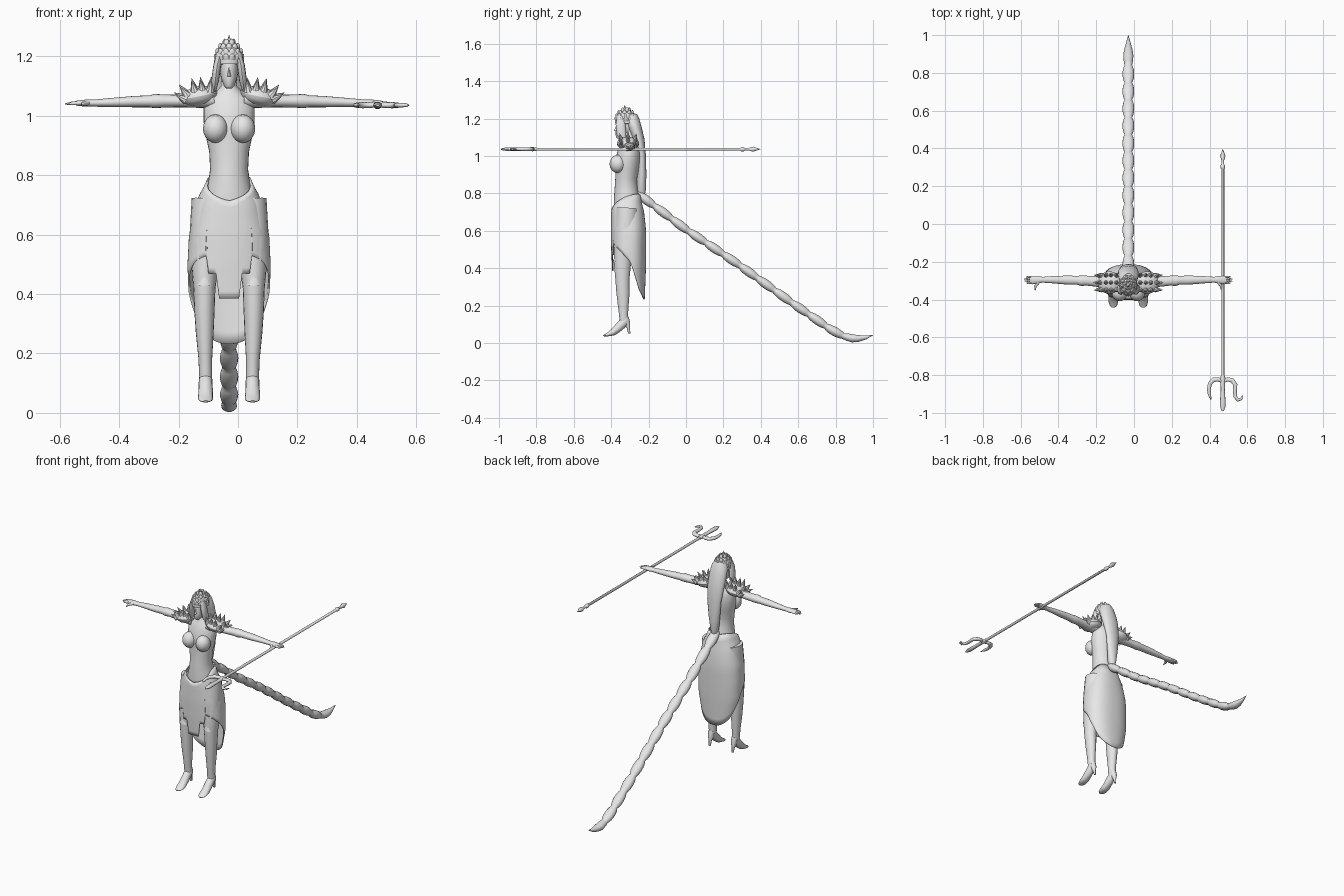
import bpy, bmesh, math
from mathutils import Vector, Matrix

CX = -0.03   # centre line of the figure
grey = bpy.data.materials.new("plain grey")
grey.diffuse_color = (0.8, 0.8, 0.8, 1)


def finish(name, bm, angle=50):
    bmesh.ops.recalc_face_normals(bm, faces=bm.faces[:])
    me = bpy.data.meshes.new(name)
    bm.to_mesh(me)
    bm.free()
    me.materials.append(grey)
    ob = bpy.data.objects.new(name, me)
    bpy.context.collection.objects.link(ob)
    bpy.ops.object.select_all(action='DESELECT')
    ob.select_set(True)
    bpy.context.view_layer.objects.active = ob
    bpy.ops.object.shade_smooth_by_angle(angle=math.radians(angle))
    return ob


def skin(bm, rings, cap=True):
    """Join rings of points into a closed tube."""
    vs = [[bm.verts.new(p) for p in r] for r in rings]
    n = len(vs[0])
    for a, b in zip(vs, vs[1:]):
        for i in range(n):
            bm.faces.new((a[i], a[(i + 1) % n], b[(i + 1) % n], b[i]))
    if cap:
        bm.faces.new(vs[0])
        bm.faces.new(vs[-1])


def tube(name, pts, side, n=12, bm=None):
    """pts: x, y, z, radius along side, radius across."""
    own = bm is None
    bm = bm or bmesh.new()
    side = Vector(side)
    P = [Vector(p[:3]) for p in pts]
    rings = []
    for i, p in enumerate(P):
        t = (P[min(i + 1, len(P) - 1)] - P[max(i - 1, 0)]).normalized()
        up = t.cross(side).normalized()
        sd = up.cross(t).normalized()
        rings.append([p + sd * pts[i][3] * math.cos(k * math.tau / n)
                      + up * pts[i][4] * math.sin(k * math.tau / n) for k in range(n)])
    skin(bm, rings)
    return finish(name, bm) if own else None


def loft(name, rows, n=28):
    """rows: z, half width, front y, back y."""
    bm = bmesh.new()
    skin(bm, [[(CX + rx * math.cos(k * math.tau / n),
                (yf + yb) / 2 + (yb - yf) / 2 * math.sin(k * math.tau / n), z)
               for k in range(n)] for z, rx, yf, yb in rows])
    return finish(name, bm)


def lerp(table, x):
    for a, b in zip(table, table[1:]):
        if x <= b[0]:
            f = max(0, (x - a[0]) / (b[0] - a[0]))
            return [u + (v - u) * f for u, v in zip(a[1:], b[1:])]
    return list(table[-1][1:])


def ball(bm, loc, size, rot=Matrix()):
    m = Matrix.Translation(loc) @ rot @ Matrix.Diagonal((*size, 1))
    bmesh.ops.create_uvsphere(bm, u_segments=16, v_segments=10, radius=1, matrix=m)


def spike(bm, loc, direction, length, width, thick):
    """Leaf-shaped point aimed along a direction."""
    d = Vector(direction).normalized()
    rot = d.to_track_quat('Z', 'Y').to_matrix().to_4x4()
    m = Matrix.Translation(Vector(loc) + d * length / 2) @ rot @ Matrix.Diagonal((width, thick, length, 1))
    bmesh.ops.create_cone(bm, cap_ends=True, segments=8, radius1=1, radius2=0.02, depth=1, matrix=m)


# Torso and neck
loft("torso", [(.70, .09, -.385, -.24), (.78, .07, -.385, -.245), (.82, .064, -.382, -.258),
               (.88, .067, -.378, -.262), (.93, .078, -.378, -.25), (.98, .086, -.378, -.242),
               (1.03, .086, -.365, -.242), (1.06, .075, -.352, -.25), (1.08, .045, -.34, -.262),
               (1.10, .027, -.335, -.275), (1.15, .025, -.335, -.28)])
bm = bmesh.new()
for s in (-1, 1):
    ball(bm, (CX + s * .046, -.365, .957), (.042, .044, .048))
finish("bust", bm)

# Head, nose and hair
loft("head", [(1.092, .009, -.368, -.345), (1.10, .017, -.375, -.33), (1.13, .028, -.377, -.28),
              (1.16, .033, -.373, -.265), (1.20, .036, -.37, -.265), (1.23, .022, -.35, -.28)], 20)
bm = bmesh.new()
spike(bm, (CX, -.374, 1.132), (0, .08, 1), .035, .007, .012)
finish("nose", bm)
loft("back_hair", [(.785, .012, -.25, -.222), (.82, .024, -.265, -.214), (.9, .036, -.258, -.212),
                   (1.0, .046, -.255, -.214), (1.09, .054, -.285, -.222), (1.15, .055, -.31, -.236),
                   (1.20, .048, -.33, -.25), (1.225, .03, -.33, -.262)], 20)
for s in (-1, 1):
    tube("side_lock", [(CX + s * x, y, z, a, b) for x, y, z, a, b in
                       [(.03, -.345, 1.21, .012, .02), (.04, -.35, 1.17, .013, .026),
                        (.047, -.345, 1.12, .013, .026), (.05, -.335, 1.085, .006, .012)]], (1, 0, 0))

# Scaled crown
bm = bmesh.new()
ball(bm, (CX, -.322, 1.2), (.047, .058, .045))
bmesh.ops.create_cone(bm, segments=24, radius1=1, radius2=1, depth=.016,
                      matrix=Matrix.Translation((CX, -.322, 1.182)) @ Matrix.Diagonal((.046, .058, 1, 1)))
for z, r, count, tilt in ((1.185, .9, 14, .35), (1.203, .85, 12, .15), (1.22, .65, 9, 0), (1.235, .35, 5, -.1)):
    for k in range(count):
        a = k * math.tau / count - math.pi / 2 + (z * 1000 % 2) * math.pi / count
        c, q = math.cos(a), math.sin(a)
        rot = Matrix.Rotation(a + math.pi / 2, 4, 'Z') @ Matrix.Rotation(tilt, 4, 'X')
        ball(bm, (CX + .047 * r * c, -.322 + .058 * r * q, z + .008), (.011, .007, .017), rot)
spike(bm, (CX, -.325, 1.24), (0, -.1, 1), .034, .011, .011)
finish("crown", bm)

# Arms, hands and shoulder guards
ARM = [(.05, -.31, 1.055, .04, .03), (.10, -.31, 1.054, .036, .027), (.16, -.305, 1.05, .028, .021),
       (.22, -.30, 1.05, .026, .022), (.25, -.30, 1.05, .028, .024), (.27, -.298, 1.049, .023, .02),
       (.32, -.297, 1.048, .024, .019), (.40, -.295, 1.045, .019, .015), (.455, -.295, 1.043, .015, .012),
       (.48, -.295, 1.043, .021, .012), (.51, -.296, 1.043, .022, .009), (.52, -.296, 1.043, .016, .006)]
for s in (-1, 1):
    tube("arm", [(CX + s * x, y, z, a, b) for x, y, z, a, b in ARM], (0, 1, 0), 16)
    bm = bmesh.new()
    for y, end in ((-.313, .54), (-.302, .55), (-.291, .552), (-.28, .542)):
        tube("", [(CX + s * .505, y, 1.043, .006, .007), (CX + s * .53, y, 1.042, .0055, .006),
                  (CX + s * end, y, 1.04, .002, .002)], (0, 1, 0), 8, bm)
    tube("", [(CX + s * .475, -.305, 1.043, .01, .009), (CX + s * .492, -.33, 1.04, .007, .007),
              (CX + s * .493, -.352, 1.036, .002, .002)], (1, 0, 0), 8, bm)
    finish("fingers", bm)
    bm = bmesh.new()
    ball(bm, (CX + s * .1, -.31, 1.066), (.064, .06, .034), Matrix.Rotation(s * .2, 4, 'Y'))
    for dy in (-.036, 0, .036):
        k = 1 - abs(dy) * 6
        for x, z, dx in ((.065, 1.085, -.1), (.09, 1.085, .15), (.115, 1.083, .25), (.14, 1.07, .8), (.145, 1.058, 2)):
            spike(bm, (CX + s * x, -.31 + dy, z - .02 * (1 - k)), (s * dx, dy * 6, 1),
                  .03 + .016 * k, .016, .016)
    finish("shoulder_guard", bm, 30)

# Legs with heeled boots
LEG = [(.068, -.315, .72, .058, .06), (.076, -.322, .58, .058, .062), (.082, -.335, .47, .043, .05),
       (.083, -.34, .42, .037, .046), (.083, -.34, .34, .034, .038), (.082, -.337, .27, .03, .036),
       (.08, -.335, .18, .023, .027), (.079, -.333, .13, .022, .023), (.079, -.333, .10, .02, .02)]
FOOT = [(-.318, .125, .021, .018), (-.335, .108, .023, .026), (-.36, .083, .024, .024),
        (-.39, .057, .025, .019), (-.415, .046, .025, .011), (-.433, .041, .019, .006), (-.442, .039, .008, .003)]
for s in (-1, 1):
    tube("leg", [(CX + s * x, y, z, a, b) for x, y, z, a, b in LEG], (1, 0, 0), 18)
    tube("boot_foot", [(CX + s * .079, y, z, a, b) for y, z, a, b in FOOT], (1, 0, 0), 14)
    tube("boot_heel", [(CX + s * .079, y, z, a, a) for y, z, a in
                       ((-.325, .135, .02), (-.315, .105, .018), (-.308, .08, .009), (-.303, .05, .006))], (1, 0, 0), 10)
    bm = bmesh.new()
    spike(bm, (CX + s * .083, -.378, .43), (0, -.05, 1), .05, .024, .012)
    finish("knee_guard", bm)

# Skirt with a stepped front panel and a long pointed back
SECTION = [(.20, .10, -.385, -.222), (.40, .137, -.395, -.214), (.50, .14, -.40, -.213), (.60, .135, -.402, -.213),
           (.70, .113, -.40, -.224), (.74, .098, -.395, -.234), (.78, .074, -.39, -.24)]
HEM = [(-.41, .55), (-.36, .50), (-.30, .435), (-.246, .285), (-.213, .232)]


def skirt_point(a, z):
    rx, yf, yb = lerp(SECTION, z)
    c, q = math.cos(a), math.sin(a)
    c, q = (math.copysign(abs(v) ** .85, v) for v in (c, q))
    return Vector((CX + rx * c, (yf + yb) / 2 + (yb - yf) / 2 * q, z))


bm = bmesh.new()
N, R = 96, 14
cols = []
for k in range(N):
    a = k * math.tau / N
    top = .75 + .035 * abs(math.cos(a)) - .035 * max(0, -math.sin(a)) + .03 * max(0, math.sin(a))
    p = skirt_point(a, .5)
    dx = abs(p.x - CX)
    hem = lerp(HEM, p.y)[0]
    if p.y < -.33 and dx < .07:
        hem = .385 if dx < .036 else .47
    cols.append([bm.verts.new(skirt_point(a, top + (hem - top) * j / R)) for j in range(R + 1)])
for k in range(N):
    a, b = cols[k], cols[(k + 1) % N]
    for j in range(R):
        bm.faces.new((a[j], a[j + 1], b[j + 1], b[j]))
skirt = finish("skirt", bm)
mod = skirt.modifiers.new("cloth", 'SOLIDIFY')
mod.thickness = .006
mod.offset = -1

# Raised front panel edges
for s in (-1, 1):
    tube("skirt_fold", [(CX + s * x, y, z, .004, .004) for x, y, z in
                        ((.068, -.382, .69), (.074, -.388, .6), (.076, -.388, .545))], (1, 0, 0), 6)

# Segmented tail with a leaf-shaped tip
PATH = [(-.26, .80), (0, .607), (.273, .425), (.556, .222), (.77, .075), (.84, .037), (.90, .022), (.95, .026), (1.0, .042)]
pts = []
for i in range(12 * 8 + 1):
    y = -.26 + 1.1 * i / 96
    w = abs(math.sin(math.pi * i / 8)) ** .7
    pts.append((CX, y, lerp(PATH, y)[0], .02 + .011 * w, .016 + .009 * w))
for y, a, b in ((.86, .024, .02), (.89, .027, .022), (.92, .023, .019), (.96, .012, .011), (1.0, .001, .001)):
    pts.append((CX, y, lerp(PATH, y)[0], a, b))
tube("tail", pts, (1, 0, 0), 14)

# Three-pronged spear held in one hand
X, Z = .47, 1.036
tube("spear_shaft", [(X, y, Z, r, r) for y, r in
                     ((-.84, .008), (.29, .008), (.295, .012), (.31, .012), (.315, .007), (.335, .007),
                      (.36, .014), (.397, .001))], (1, 0, 0), 10)
tube("centre_prong", [(X, y, Z, a, b) for y, a, b in
                      ((-.80, .009, .009), (-.82, .015, .012), (-.84, .012, .01), (-.88, .011, .009),
                       (-.93, .014, .01), (-.965, .015, .009), (-.99, .006, .004))], (1, 0, 0), 10)
LEFT = [(0, -.835, .008), (-.025, -.822, .012), (-.05, -.825, .013), (-.068, -.845, .012),
        (-.074, -.875, .01), (-.07, -.905, .009), (-.062, -.93, .002)]
RIGHT = [(0, -.835, .008), (.025, -.822, .012), (.05, -.828, .013), (.066, -.85, .012), (.064, -.885, .011),
         (.066, -.915, .01), (.08, -.932, .009), (.097, -.927, .008), (.105, -.908, .002)]
for prong in (LEFT, RIGHT):
    tube("side_prong", [(X + x, y, Z, r * .8, r) for x, y, r in prong], (0, 0, 1), 10)
